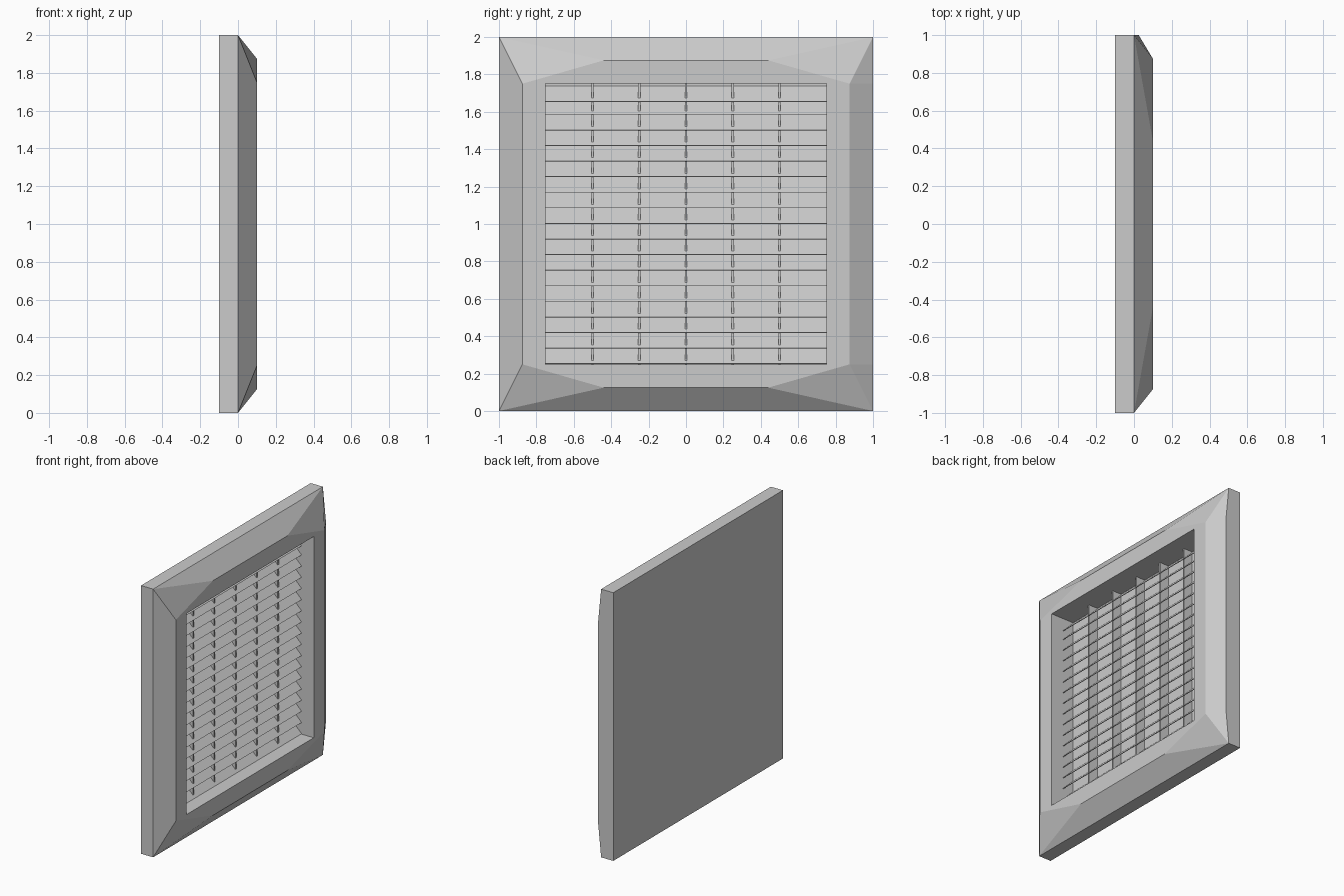
import bpy, bmesh

if "Cube" in bpy.data.objects:
    bpy.data.objects.remove(bpy.data.objects["Cube"])

FLOOR = -0.09   # depth of the recess behind the louvres


def make_object(name, faces):
    """Make a flat shaded mesh from polygons, welding shared corners."""
    bm = bmesh.new()
    for f in faces:
        bm.faces.new([bm.verts.new(p) for p in f])
    bmesh.ops.remove_doubles(bm, verts=bm.verts, dist=1e-5)
    bmesh.ops.recalc_face_normals(bm, faces=bm.faces)
    me = bpy.data.meshes.new(name)
    bm.to_mesh(me)
    bm.free()
    ob = bpy.data.objects.new(name, me)
    bpy.context.collection.objects.link(ob)
    return ob


def prism(profile, y0, y1):
    """Faces of an x-z profile extruded along y."""
    a = [(x, y0, z) for x, z in profile]
    b = [(x, y1, z) for x, z in profile]
    n = len(a)
    sides = [[a[i], a[(i + 1) % n], b[(i + 1) % n], b[i]] for i in range(n)]
    return [a, b] + sides


def pt(x, y, h):
    """Point with its height measured from the centre of the grille."""
    return (x, y, 1 + h)


# Vent frame: plate, chamfered rim with cut corners, and square recess
faces = [[pt(-0.1, -1, -1), pt(-0.1, 1, -1), pt(-0.1, 1, 1), pt(-0.1, -1, 1)],
         [pt(FLOOR, -.75, -.75), pt(FLOOR, .75, -.75),
          pt(FLOOR, .75, .75), pt(FLOOR, -.75, .75)]]
for s in (-1, 1):
    # top and bottom: edge, chamfer, front face, recess wall
    rings = [(-0.1, 1, 1), (0, 1, 1), (0.1, .44, .875), (0.1, .75, .75), (FLOOR, .75, .75)]
    for (x0, y0, h0), (x1, y1, h1) in zip(rings, rings[1:]):
        faces.append([pt(x0, -y0, s * h0), pt(x0, y0, s * h0),
                      pt(x1, y1, s * h1), pt(x1, -y1, s * h1)])
    # left and right: the right rim edge stands slightly proud
    lip = 0.025 if s > 0 else 0
    rings = [(lip, 1, .75), (0.1, .875, .75), (0.1, .75, .75), (FLOOR, .75, .75)]
    for (x0, y0, h0), (x1, y1, h1) in zip(rings, rings[1:]):
        faces.append([pt(x0, s * y0, -h0), pt(x0, s * y0, h0),
                      pt(x1, s * y1, h1), pt(x1, s * y1, -h1)])
    faces.append([pt(-0.1, s, -1), pt(0, s, -1), pt(lip, s, -.75),
                  pt(lip, s, .75), pt(0, s, 1), pt(-0.1, s, 1)])
    # corners
    for t in (-1, 1):
        corner, knee = pt(0, s, t), pt(0.1, s * .875, t * .75)
        shoulder = pt(0.1, s * .44, t * .875)
        faces += [[corner, shoulder, knee],
                  [corner, knee, pt(lip, s, t * .75)],
                  [shoulder, knee, pt(0.1, s * .75, t * .75)]]
make_object("vent_frame", faces)

# Eighteen sloping louvre slats
pitch = 1.5 / 18
for i in range(18):
    z = 0.253 + i * pitch
    if i == 17:
        z -= 0.015
    profile = [(0, z), (-0.083, z + 0.083), (-0.087, z + 0.079), (-0.004, z - 0.002)]
    make_object(f"louvre_slat_{i + 1}", prism(profile, -0.75, 0.75))

# Five upright dividers behind the slat tips
for i in range(5):
    y = -0.5 + 0.25 * i
    profile = [(-0.018, 0.25), (-0.018, 1.75), (FLOOR, 1.75), (FLOOR, 0.25)]
    make_object(f"divider_{i + 1}", prism(profile, y - 0.006, y + 0.006))
